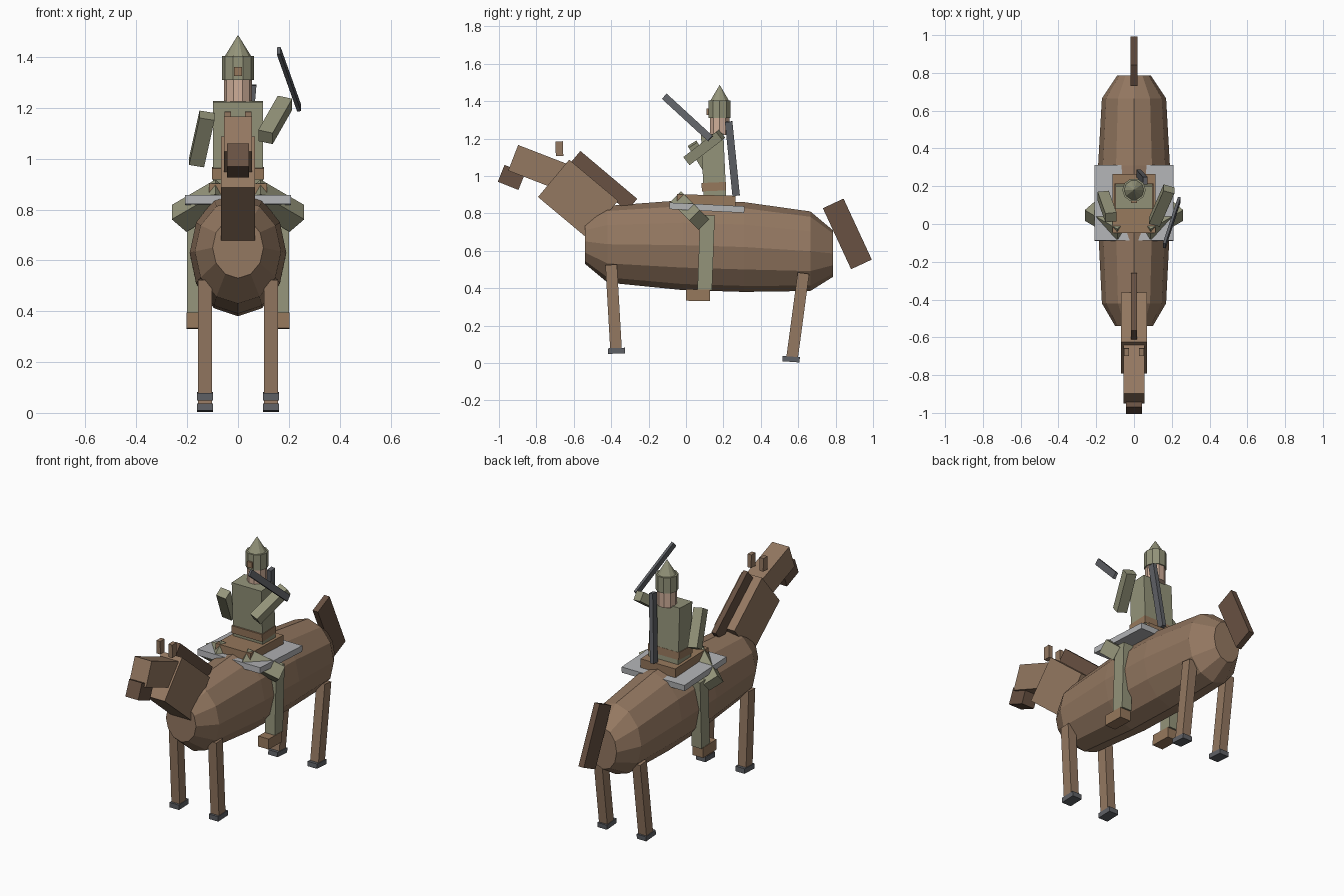
import bpy, bmesh, math
from mathutils import Vector, Matrix

if "Cube" in bpy.data.objects:
    bpy.data.objects.remove(bpy.data.objects["Cube"], do_unlink=True)


def material(name, rgb):
    """Flat colour from 0-255 display values, stored as linear."""
    lin = [((c / 255 + 0.055) / 1.055) ** 2.4 for c in rgb] + [1]
    m = bpy.data.materials.new(name)
    m.use_nodes = True
    m.diffuse_color = lin
    m.node_tree.nodes["Principled BSDF"].inputs["Base Color"].default_value = lin
    return m


coat = material("brown coat", (148, 120, 97))
leather = material("tan leather", (150, 120, 92))
dark = material("dark brown hair", (104, 81, 66))
olive = material("olive cloth", (148, 148, 122))
skin = material("skin", (207, 174, 153))
grey = material("light grey cloth", (178, 179, 181))
steel = material("dark steel", (95, 97, 102))


def finish(name, bm, mat):
    bmesh.ops.recalc_face_normals(bm, faces=bm.faces)
    me = bpy.data.meshes.new(name)
    bm.to_mesh(me)
    bm.free()
    me.materials.append(mat)
    ob = bpy.data.objects.new(name, me)
    bpy.context.collection.objects.link(ob)
    return ob


def beam(name, a, b, width, depth, mat):
    """Box running from point a to point b; width lies nearest to world x."""
    a, b = Vector(a), Vector(b)
    d = (b - a).normalized()
    x = (Vector((1, 0, 0)) - d * d.x).normalized()
    y = d.cross(x)
    m = Matrix((x * width, y * depth, b - a)).transposed().to_4x4()
    m.translation = (a + b) / 2
    bm = bmesh.new()
    bmesh.ops.create_cube(bm, size=1, matrix=m)
    return finish(name, bm, mat)


def pair(name, a, b, width, depth, mat):
    """Left and right copies mirrored across x."""
    for side, s in (("left", 1), ("right", -1)):
        beam(side + "_" + name, (s * a[0], *a[1:]), (s * b[0], *b[1:]), width, depth, mat)


def loft(name, rings, n, mat):
    """Skin a list of closed point rings and cap both ends."""
    bm = bmesh.new()
    loops = [[bm.verts.new(p) for p in ring] for ring in rings]
    for p, q in zip(loops, loops[1:]):
        for i in range(n):
            j = (i + 1) % n
            bm.faces.new((p[i], p[j], q[j], q[i]))
    bm.faces.new(loops[0])
    bm.faces.new(loops[-1])
    return finish(name, bm, mat)


def post(name, r1, r2, z1, z2, mat, n=10):
    """Upright faceted cylinder or cone on the rider's head axis."""
    bm = bmesh.new()
    m = Matrix.Translation((0, 0.18, (z1 + z2) / 2)) @ Matrix.Rotation(math.pi / 2, 4, "Z")
    bmesh.ops.create_cone(bm, cap_ends=True, segments=n, radius1=r1, radius2=r2,
                          depth=z2 - z1, matrix=m)
    return finish(name, bm, mat)


# Horse barrel: y, half width, bottom z, top z
sections = [(-0.54, 0.10, 0.53, 0.77), (-0.42, 0.17, 0.43, 0.84), (-0.02, 0.19, 0.39, 0.87),
            (0.31, 0.19, 0.38, 0.86), (0.665, 0.17, 0.385, 0.81), (0.785, 0.09, 0.46, 0.71)]
rings = []
for y, w, lo, hi in sections:
    angles = [math.tau * i / 12 for i in range(12)]
    rings.append([(w * math.sin(t), y, (lo + hi) / 2 + (hi - lo) / 2 * math.cos(t)) for t in angles])
loft("horse_body", rings, 12, coat)

# Horse neck, head and hair
beam("horse_neck", (0, -0.708, 0.987), (0, -0.446, 0.768), 0.135, 0.26, coat)
beam("horse_head", (0, -0.924, 1.097), (0, -0.658, 0.994), 0.112, 0.147, coat)
beam("horse_muzzle", (0, -0.988, 1.014), (0, -0.878, 0.970), 0.085, 0.097, dark)
beam("mane", (0, -0.592, 1.101), (0, -0.288, 0.845), 0.03, 0.085, dark)
beam("tail", (0, 0.787, 0.853), (0, 0.938, 0.527), 0.035, 0.122, dark)
pair("ear", (0.04, -0.676, 1.107), (0.04, -0.678, 1.185), 0.025, 0.04, coat)

# Horse legs and hooves
pair("front_leg", (0.13, -0.40, 0.525), (0.13, -0.374, 0.07), 0.055, 0.062, coat)
pair("front_hoof", (0.13, -0.372, 0.08), (0.13, -0.371, 0.05), 0.062, 0.092, steel)
pair("hind_leg", (0.13, 0.628, 0.48), (0.13, 0.567, 0.025), 0.055, 0.062, coat)
pair("hind_hoof", (0.13, 0.563, 0.034), (0.13, 0.561, 0.006), 0.062, 0.092, steel)

# Saddle
beam("saddle_cloth", (0, -0.088, 0.84), (0, 0.312, 0.82), 0.416, 0.035, grey)
beam("saddle", (0, -0.048, 0.875), (0, 0.265, 0.866), 0.23, 0.055, leather)

# Rider trunk
beam("torso", (0, 0.155, 0.89), (0, 0.140, 1.225), 0.196, 0.12, olive)
beam("belt", (0, 0.150, 0.92), (0, 0.148, 0.965), 0.204, 0.13, leather)

# Rider head and helmet
post("head", 0.055, 0.055, 1.22, 1.32, skin)
post("helmet", 0.062, 0.062, 1.31, 1.403, olive)
post("helmet_cone", 0.052, 0.0, 1.403, 1.487, olive)
beam("nose", (0, 0.125, 1.325), (0, 0.125, 1.36), 0.032, 0.03, leather)

# Rider arms
beam("left_arm", (0.108, 0.01, 1.085), (0.185, 0.185, 1.22), 0.06, 0.055, olive)
beam("right_arm", (-0.122, 0.035, 1.17), (-0.163, 0.15, 0.985), 0.06, 0.055, olive)

# Rider legs
pair("thigh", (0.06, -0.03, 0.865), (0.232, 0.07, 0.765), 0.09, 0.08, olive)
pair("shin", (0.168, 0.115, 0.79), (0.168, 0.10, 0.39), 0.066, 0.078, olive)
pair("boot", (0.168, 0.0, 0.364), (0.168, 0.128, 0.361), 0.07, 0.062, leather)

# Swords: one raised, one on the back
beam("raised_sword", (0.16, -0.115, 1.425), (0.24, 0.13, 1.2), 0.015, 0.038, steel)
beam("back_scabbard", (0.06, 0.228, 1.29), (0.025, 0.268, 0.895), 0.025, 0.04, steel)
